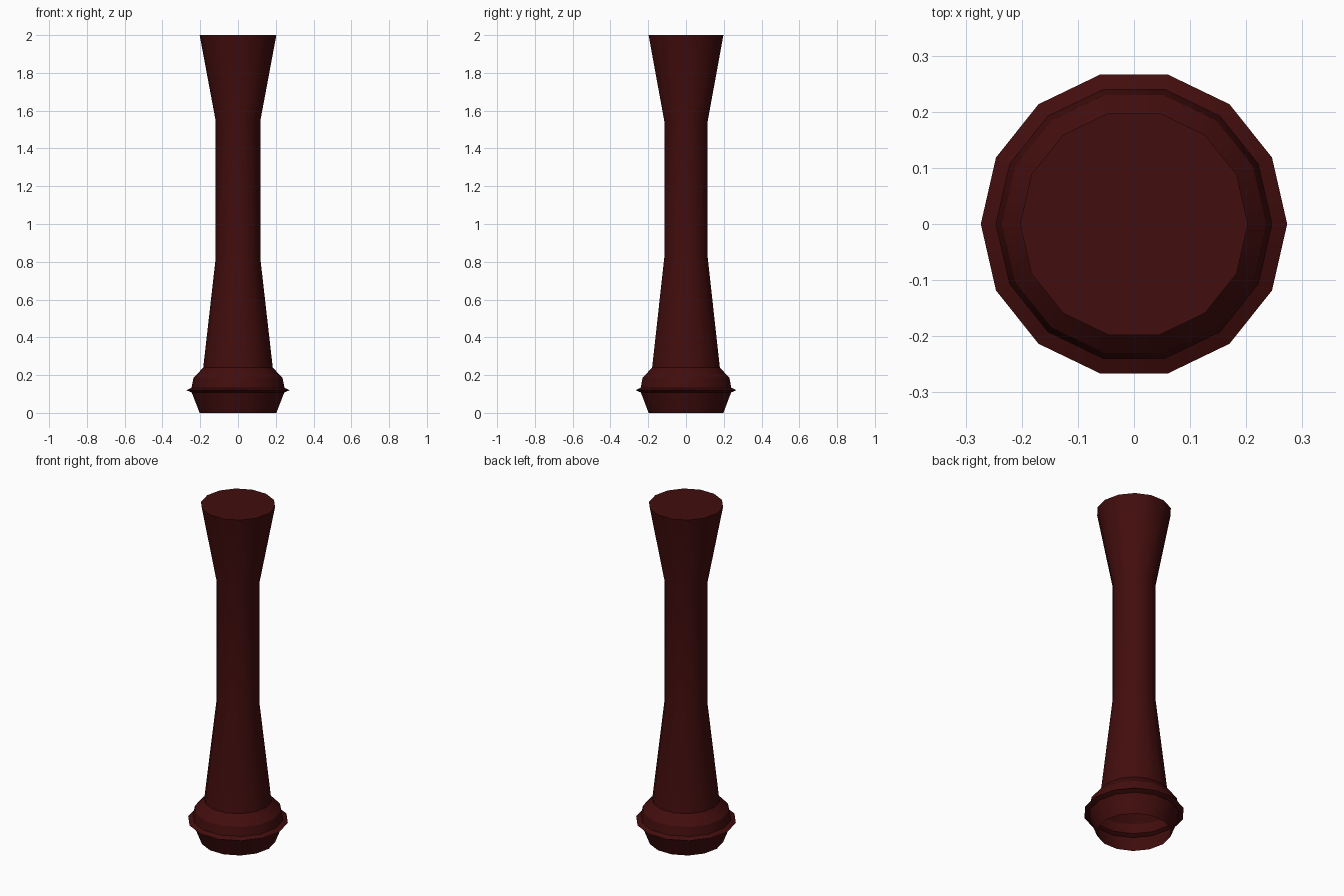
import bpy, bmesh, math

if "Cube" in bpy.data.objects:
    bpy.data.objects.remove(bpy.data.objects["Cube"])

SIDES = 14
# Radius and height, from the open foot to the flared top
PROFILE = [(0.203, 0.0), (0.245, 0.108), (0.273, 0.12), (0.246, 0.133),
           (0.236, 0.185), (0.184, 0.24), (0.118, 0.82), (0.118, 1.545), (0.203, 2.0)]

# Turned column: one 14-sided shell, open below and closed on top
bm = bmesh.new()
rings = []
for r, z in PROFILE:
    rings.append([bm.verts.new((r * math.cos(2 * math.pi * i / SIDES),
                                r * math.sin(2 * math.pi * i / SIDES), z))
                  for i in range(SIDES)])
for low, high in zip(rings, rings[1:]):
    for i in range(SIDES):
        j = (i + 1) % SIDES
        bm.faces.new((low[i], low[j], high[j], high[i]))
bm.faces.new(rings[-1])

mesh = bpy.data.meshes.new("turned_column")
bm.to_mesh(mesh)
bm.free()
column = bpy.data.objects.new("turned_column", mesh)
bpy.context.collection.objects.link(column)

# Dark red finish
mat = bpy.data.materials.new("dark_red")
mat.diffuse_color = (0.055, 0.004, 0.004, 1)
mat.use_nodes = True
mat.node_tree.nodes["Principled BSDF"].inputs["Base Color"].default_value = mat.diffuse_color
mesh.materials.append(mat)

# Smooth sides with sharp rims
bpy.context.view_layer.objects.active = column
column.select_set(True)
bpy.ops.object.shade_smooth_by_angle(angle=math.radians(30))
